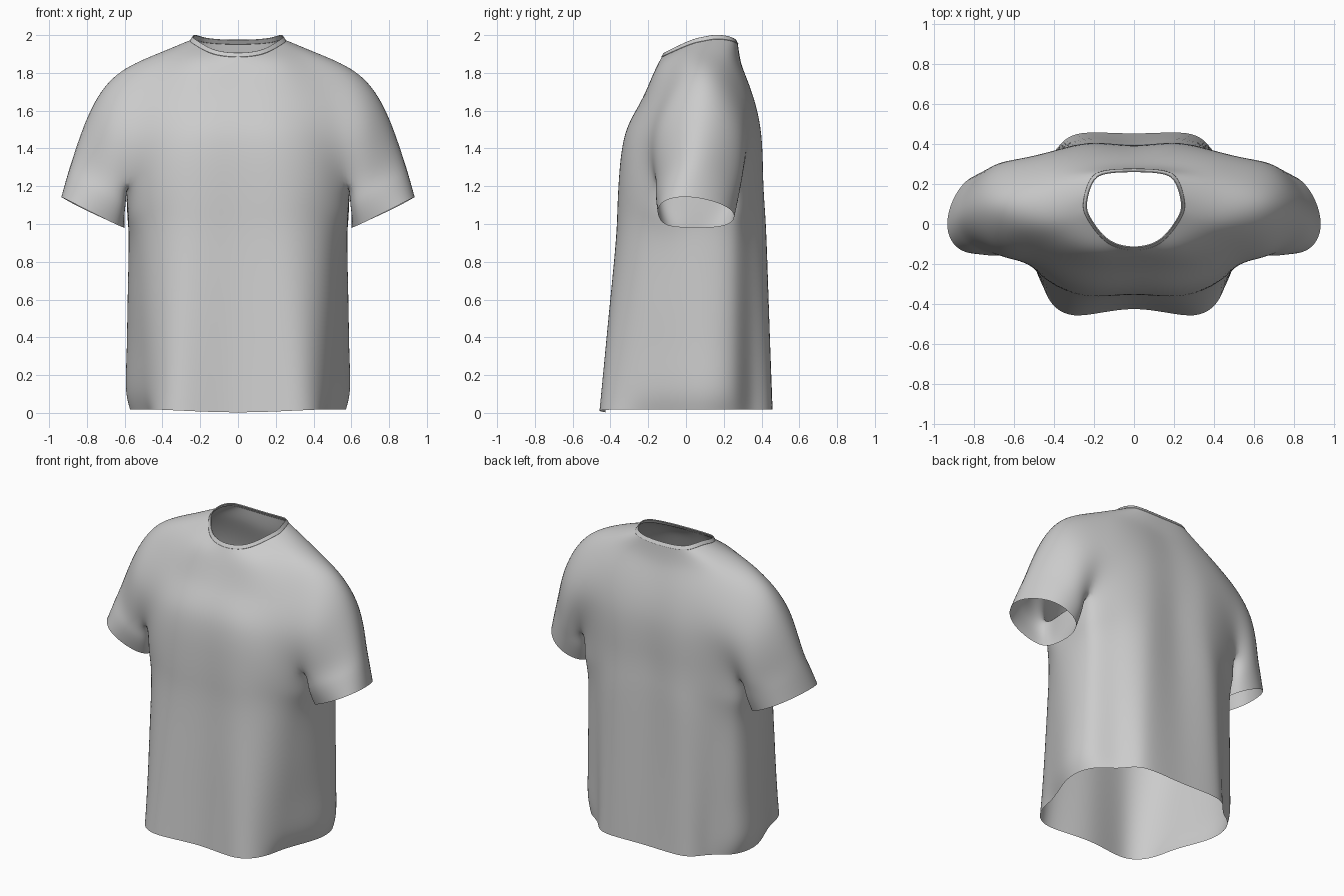
import bpy, bmesh
from mathutils import Vector

if "Cube" in bpy.data.objects:
    bpy.data.objects.remove(bpy.data.objects["Cube"])

def ring(*pts):
    return [Vector(p) for p in pts]

def lerp(a, b, t):
    return [p.lerp(q, t) for p, q in zip(a, b)]

# Right-half rings, front centre -> shoulder/sleeve -> back centre (11 keys each)
neck = ring((0, -.115, 1.905), (.10, -.095, 1.915), (.17, -.04, 1.942), (.222, .035, 1.975), (.238, .085, 1.988),
            (.234, .13, 1.997), (.222, .175, 1.999), (.20, .22, 1.993), (.16, .248, 1.983), (.085, .26, 1.976), (0, .262, 1.974))
shoulder = ring((0, -.17, 1.80), (.14, -.165, 1.81), (.25, -.13, 1.835), (.35, -.06, 1.86), (.41, .01, 1.888),
                (.43, .09, 1.90), (.42, .17, 1.89), (.37, .235, 1.873), (.27, .275, 1.86), (.14, .292, 1.85), (0, .295, 1.84))
upper_arm = ring((0, -.238, 1.65), (.17, -.235, 1.65), (.33, -.20, 1.66), (.48, -.125, 1.69), (.60, -.03, 1.755),
                 (.645, .09, 1.785), (.60, .20, 1.76), (.48, .28, 1.73), (.34, .325, 1.72), (.17, .342, 1.715), (0, .338, 1.71))
chest = ring((0, -.318, 1.48), (.20, -.318, 1.48), (.38, -.27, 1.47), (.54, -.19, 1.47), (.69, -.12, 1.52),
             (.785, .08, 1.59), (.70, .268, 1.52), (.54, .333, 1.50), (.38, .37, 1.50), (.20, .395, 1.50), (0, .387, 1.50))
armpit = ring((0, -.348, 1.25), (.22, -.352, 1.25), (.42, -.287, 1.25), (.575, -.155, 1.22), (.73, -.135, 1.29),
              (.867, .05, 1.38), (.735, .275, 1.29), (.58, .275, 1.22), (.43, .352, 1.25), (.22, .408, 1.25), (0, .395, 1.25))
under = ring((.592, .0, 1.18), (.592, .15, 1.18))
cuff = ring((.67, -.125, 1.01), (.85, -.138, 1.10), (.935, .01, 1.143), (.84, .215, 1.09), (.68, .245, 1.015),
            (.607, .14, .982), (.607, -.02, .982))
waist = ring((0, -.362, .9), (.25, -.37, .9), (.44, -.28, .9), (.535, -.13, .9), (.572, 0, .9),
             (.578, .13, .9), (.545, .255, .9), (.43, .34, .9), (.25, .425, .9), (0, .412, .9))
hem = ring((0, -.425, .003), (.30, -.458, .012), (.44, -.35, .018), (.50, -.20, .018), (.565, -.03, .018),
           (.595, .12, .018), (.545, .26, .018), (.41, .35, .018), (.29, .45, .018), (0, .453, .018))

# Collar seam sits just outside the neck opening
seam = [Vector((p.x * 1.06, .08 + (p.y - .08) * 1.07, p.z - .022)) for p in neck]

def strip(bm, a, b, closed=False):
    n = len(a)
    for i in range(n if closed else n - 1):
        j = (i + 1) % n
        bm.faces.new((a[i], a[j], b[j], b[i]))

def add(bm, pts):
    return [bm.verts.new(p) for p in pts]

def loft(bm, start, rings, closed=False):
    for r in rings:
        nxt = add(bm, r)
        strip(bm, start, nxt, closed)
        start = nxt
    return start

def finish(bm, name, levels):
    # mirror the half and weld on the centre line
    dup = bmesh.ops.duplicate(bm, geom=bm.verts[:] + bm.edges[:] + bm.faces[:])["geom"]
    bmesh.ops.scale(bm, vec=(-1, 1, 1), verts=[g for g in dup if isinstance(g, bmesh.types.BMVert)])
    bmesh.ops.reverse_faces(bm, faces=[g for g in dup if isinstance(g, bmesh.types.BMFace)])
    bmesh.ops.remove_doubles(bm, verts=bm.verts[:], dist=1e-4)
    bmesh.ops.recalc_face_normals(bm, faces=bm.faces[:])
    top = max(bm.faces, key=lambda f: f.calc_center_median().z)
    if top.normal.z < 0:
        bmesh.ops.reverse_faces(bm, faces=bm.faces[:])
    me = bpy.data.meshes.new(name)
    bm.to_mesh(me)
    bm.free()
    ob = bpy.data.objects.new(name, me)
    bpy.context.collection.objects.link(ob)
    for p in me.polygons:
        p.use_smooth = True
    sub = ob.modifiers.new("smooth", "SUBSURF")
    sub.levels = sub.render_levels = levels
    # adjust the cage so the smooth surface passes through the keys
    target = [v.co.copy() for v in me.vertices]
    for _ in range(6):
        dg = bpy.context.evaluated_depsgraph_get()
        dg.update()
        ev = ob.evaluated_get(dg).data
        delta = [t - ev.vertices[i].co for i, t in enumerate(target)]
        for v, d in zip(me.vertices, delta):
            v.co += d
        me.update()
        ob.update_tag()
        bpy.context.view_layer.update()
    return ob

# Shirt: yoke rings split at the armpit into torso and sleeve
bm = bmesh.new()
split = loft(bm, add(bm, seam), [shoulder, upper_arm, chest, armpit])
bridge = add(bm, under)
torso = split[:4] + bridge + split[7:]
torso_pts = armpit[:4] + under + armpit[7:]
inset = [Vector((p.x * (.96 if 3 <= i <= 6 else 1), p.y, p.z)) for i, p in enumerate(hem)]
loft(bm, torso, [lerp(torso_pts, waist, .5), waist, lerp(waist, hem, .35),
                 lerp(waist, hem, .65), lerp(waist, hem, .87), inset])
sleeve = split[3:8] + bridge[::-1]
sleeve_pts = armpit[3:8] + under[::-1]
loft(bm, sleeve, [lerp(sleeve_pts, cuff, .5), cuff], True)
finish(bm, "shirt", 3)

# Collar band
bm = bmesh.new()
loft(bm, add(bm, neck), [lerp(neck, seam, .5), seam])
collar = finish(bm, "collar", 2)
sol = collar.modifiers.new("thickness", "SOLIDIFY")
sol.thickness = .006
sol.offset = 0
